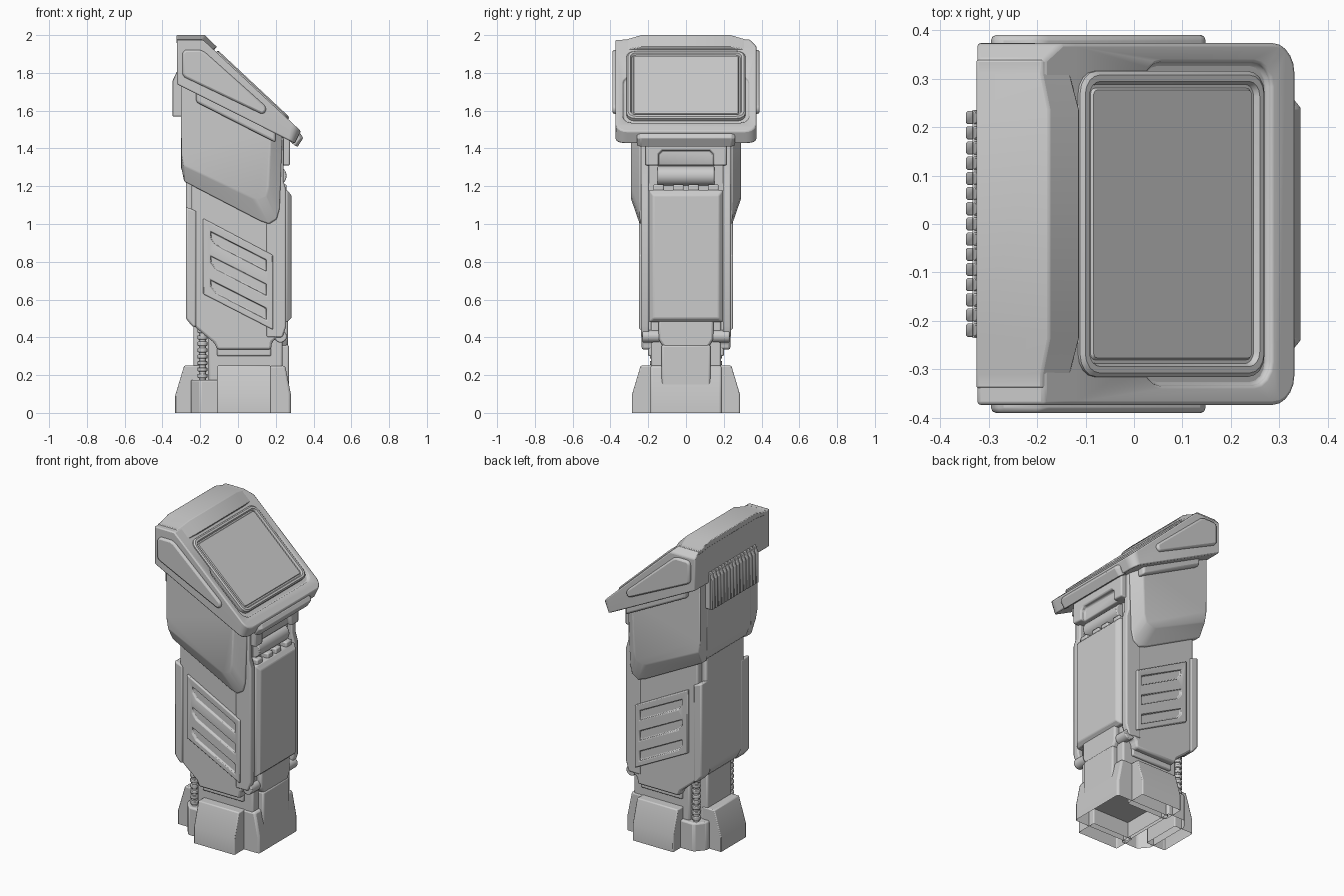
import bpy, bmesh, math
from mathutils import Vector, Matrix


def finish(name, bm, bevel=0.0, seg=2):
    bmesh.ops.recalc_face_normals(bm, faces=bm.faces[:])
    me = bpy.data.meshes.new(name)
    bm.to_mesh(me)
    bm.free()
    ob = bpy.data.objects.new(name, me)
    bpy.context.collection.objects.link(ob)
    if bevel:
        m = ob.modifiers.new("bevel", 'BEVEL')
        m.width, m.segments, m.limit_method = bevel, seg, 'ANGLE'
        m.angle_limit = math.radians(25)
    smooth(ob)
    return ob


def smooth(ob):
    bpy.ops.object.select_all(action='DESELECT')
    bpy.context.view_layer.objects.active = ob
    ob.select_set(True)
    bpy.ops.object.shade_smooth_by_angle(angle=math.radians(30))


def loft(loops, start=True, end=True):
    bm = bmesh.new()
    rings = [[bm.verts.new(p) for p in lp] for lp in loops]
    n = len(rings[0])
    for a, b in zip(rings, rings[1:]):
        for i in range(n):
            bm.faces.new((a[i], a[(i + 1) % n], b[(i + 1) % n], b[i]))
    if start:
        bm.faces.new(rings[0])
    if end:
        bm.faces.new(rings[-1])
    return bm


def place(axis, p, d):
    return {'x': (d, p[0], p[1]), 'y': (p[0], d, p[1]), 'z': (p[0], p[1], d)}[axis]


def prism(name, axis, pts, lo, hi, bevel=0.0, seg=2, open_bottom=False):
    bm = loft([[place(axis, p, d) for p in pts] for d in (lo, hi)])
    if open_bottom:
        bmesh.ops.delete(bm, geom=[f for f in bm.faces if all(v.co.z < 1e-4 for v in f.verts)],
                         context='FACES_ONLY')
    return finish(name, bm, bevel, seg)


def box(name, x, y, z, bevel=0.0, seg=2):
    return prism(name, 'z', [(x[0], y[0]), (x[1], y[0]), (x[1], y[1]), (x[0], y[1])], z[0], z[1], bevel, seg)


def round_rect(hu, hv, r, h, n=5):
    out = []
    for k, (su, sv) in enumerate([(1, 1), (-1, 1), (-1, -1), (1, -1)]):
        for i in range(n):
            a = math.pi / 2 * (k + i / (n - 1))
            out.append((su * (hu - r) + r * math.cos(a), sv * (hv - r) + r * math.sin(a), h))
    return out


def cut(ob, cutter):
    m = ob.modifiers.new("cut", 'BOOLEAN')
    m.operation, m.object, m.solver = 'DIFFERENCE', cutter, 'EXACT'
    bpy.context.view_layer.objects.active = ob
    bpy.ops.object.modifier_move_to_index(modifier="cut", index=0)
    bpy.ops.object.modifier_apply(modifier="cut")
    bpy.data.objects.remove(cutter)


# Base: plinth, rear step and three feet
prism("base_front", 'y', [(-0.1, 0), (0.28, 0), (0.28, 0.1), (0.25, 0.25), (-0.1, 0.25)],
      -0.19, 0.19, 0.012, open_bottom=True)
prism("base_rear", 'z', [(-0.25, -0.15), (-0.2, -0.21), (-0.08, -0.21), (-0.08, 0.21), (-0.2, 0.21), (-0.25, 0.15)],
      0, 0.175, 0.01, open_bottom=True)
for s, side in ((-1, "left"), (1, "right")):
    prism("foot_" + side, 'x', [(s * y, z) for y, z in
          [(0.15, 0), (0.285, 0), (0.285, 0.1), (0.24, 0.25), (0.15, 0.25)]], -0.11, 0.175, 0.006, open_bottom=True)
prism("foot_rear", 'y', [(-0.2, 0), (-0.333, 0), (-0.333, 0.09), (-0.285, 0.25), (-0.2, 0.25)],
      -0.125, 0.125, 0.006, open_bottom=True)

# Lower column and front leg panel
box("column", (-0.155, 0.235), (-0.185, 0.185), (0.1, 0.5), 0.01)
box("column_rear", (-0.235, -0.1), (-0.12, 0.12), (0.1, 0.5), 0.01)
prism("leg_panel", 'x', [(-0.1, 0.12), (0.1, 0.12), (0.13, 0.15), (0.13, 0.36), (-0.13, 0.36), (-0.13, 0.15)],
      0.2, 0.27, 0.01)
prism("leg_bracket", 'x', [(-0.115, 0.34), (0.115, 0.34), (0.145, 0.39), (0.145, 0.52), (-0.145, 0.52), (-0.145, 0.39)],
      0.15, 0.265, 0.012)

# Main body
body = [(-0.245, 1.7), (-0.245, 0.47), (-0.125, 0.37), (-0.11, 0.335), (0.175, 0.335), (0.18, 0.375),
        (0.21, 0.4), (0.21, 1.48)]
prism("body", 'y', body, -0.235, 0.235, 0.012)
prism("body_back", 'y', [(-0.275, 1.4), (-0.275, 0.52), (-0.24, 0.46), (-0.2, 0.46), (-0.2, 1.4)],
      -0.19, 0.19, 0.012)
prism("body_skirt", 'y', [(-0.11, 0.3), (0.175, 0.3), (0.175, 0.36), (-0.11, 0.36)], -0.2, 0.2, 0.008)

for s, side in ((-1, "left"), (1, "right")):
    # Rear corner strip
    y0, y1 = sorted((s * 0.15, s * 0.242))
    prism("corner_strip_" + side, 'y', [(-0.276, 1.09), (-0.276, 0.5), (-0.24, 0.455), (-0.22, 0.455), (-0.22, 1.07)],
          y0, y1, 0.01)
    # Front rail with lower hinge barrel
    y0, y1 = sorted((s * 0.195, s * 0.238))
    prism("front_rail_" + side, 'y', [(0.15, 0.4), (0.235, 0.4), (0.255, 0.46), (0.255, 1.18), (0.24, 1.23),
          (0.24, 1.46), (0.15, 1.46)], y0, y1, 0.008)
    y0, y1 = sorted((s * 0.14, s * 0.23))
    prism("lower_hinge_" + side, 'y', [(0.225 + 0.033 * math.cos(a * math.pi / 8), 0.405 + 0.033 * math.sin(a * math.pi / 8))
          for a in range(16)], y0, y1, 0.005)
    # Ribbed side panel with three slots
    y0, y1 = sorted((s * 0.22, s * 0.249))
    panel = prism("side_panel_" + side, 'y', [(-0.185, 1.03), (0.185, 0.835), (0.185, 0.44), (-0.185, 0.63)],
                  y0, y1, 0.006)
    for k in range(3):
        zc = 0.925 - 0.128 * k
        y0, y1 = sorted((s * 0.237, s * 0.3))
        cut(panel, prism("slot_cutter", 'y', [(-0.145, zc + 0.035), (0.15, zc - 0.115), (0.15, zc - 0.175),
                         (-0.12, zc - 0.035), (-0.145, zc)], y0, y1))
    # Spring and rod
    bm = bmesh.new()
    for r, z0, z1 in [(0.018, 0.15, 0.48)] + [(0.026, 0.185 + 0.034 * i, 0.207 + 0.034 * i) for i in range(8)]:
        bmesh.ops.create_cone(bm, cap_ends=True, segments=16, radius1=r, radius2=r, depth=z1 - z0,
                              matrix=Matrix.Translation((-0.188, s * 0.165, (z0 + z1) / 2)))
    finish("spring_" + side, bm, 0.004)

# Upper shell flaring outwards on both sides
inner = [(-0.302, 1.76), (-0.3, 1.3), (-0.285, 1.225), (0.12, 1.015), (0.165, 1.0), (0.205, 1.025), (0.22, 1.08), (0.235, 1.48)]
outer = [(-0.302, 1.76), (-0.3, 1.38), (-0.288, 1.31), (0.07, 1.14), (0.11, 1.13), (0.15, 1.15), (0.163, 1.2), (0.175, 1.51)]
for s, side in ((-1, "left"), (1, "right")):
    bm = loft([[(x, s * y, z) for x, z in pts] for pts, y in ((inner, 0.2), (inner, 0.245), (outer, 0.29))])
    finish("upper_shell_" + side, bm, 0.006)
prism("back_plate", 'y', [(-0.302, 1.8), (-0.302, 1.3), (-0.28, 1.23), (-0.2, 1.23), (-0.2, 1.8)], -0.22, 0.22, 0.006)

# Front door, tabs, hinge barrel and neck block
hy, z0, z1 = 0.195, 0.48, 1.18
door = [[(x, s * (hy - i), z) for s, z in ((-1, z0 + i), (1, z0 + i), (1, z1 - i * 1.3), (-1, z1 - i * 1.3))]
        for x, i in ((0.19, 0), (0.26, 0), (0.283, 0.022))]
finish("door", loft(door), 0.006)
for y in (-0.145, -0.04, 0.04, 0.145):
    box("door_tab", (0.2, 0.257), (y - 0.028, y + 0.028), (1.15, 1.21), 0.008)
prism("hinge_barrel", 'y', [(0.205 + 0.052 * math.cos(a * math.pi / 12), 1.255 + 0.052 * math.sin(a * math.pi / 12))
      for a in range(24)], -0.15, 0.15, 0.006)
neck = box("neck_block", (0.12, 0.275), (-0.215, 0.215), (1.31, 1.5), 0.008)
cut(neck, prism("neck_cutter", 'x', [(-0.145, 1.3), (0.145, 1.3), (0.145, 1.37), (0.125, 1.39), (-0.125, 1.39),
                                     (-0.145, 1.37)], 0.245, 0.4))

# Head wedge with rounded front corners and chamfered top sides
profile = [(-0.323, 1.975), (-0.185, 1.975), (-0.12, 1.915), (0.333, 1.492), (0.3, 1.425), (0.265, 1.445), (-0.323, 1.74)]
bm = loft([[(x, y, z) for x, z in profile] for y in (-0.373, 0.373)])
flat = lambda e: abs(e.verts[0].co.y - e.verts[1].co.y) < 1e-4
bmesh.ops.bevel(bm, geom=[e for e in bm.edges if flat(e) and all(v.co.x > 0.29 for v in e.verts)],
                offset=0.06, segments=5, profile=0.5, affect='EDGES')
bmesh.ops.bevel(bm, geom=[e for e in bm.edges if flat(e) and all(v.co.z > 1.96 for v in e.verts)],
                offset=0.035, segments=1, affect='EDGES')
head = finish("head", bm, 0.012)

# Screen frame of reference along the sloped face
u = Vector((0.731, 0, -0.683))
n = Vector((0.683, 0, 0.731))
slope = Matrix((u, (0, 1, 0), n)).transposed().to_4x4()
slope.translation = (0.075, 0, 1.733)


def on_slope(loops, shift=0.0):
    return [[slope @ Vector((p[0] + shift, p[1], p[2])) for p in lp] for lp in loops]


# Channel around the lower part of the screen, then stepped bezel with display
cut(head, finish("channel_cutter", loft(on_slope([round_rect(0.18, 0.333, 0.05, h) for h in (-0.014, 0.05)], 0.106))))
steps = [(0.26, 0.315, 0.045, -0.03), (0.26, 0.315, 0.045, 0.006), (0.252, 0.307, 0.04, 0.013),
         (0.24, 0.294, 0.03, 0.013), (0.234, 0.288, 0.025, 0.001), (0.226, 0.28, 0.012, 0.001),
         (0.223, 0.276, 0.01, 0.007)]
finish("screen", loft(on_slope([round_rect(*s) for s in steps])))

# Top cover: bent plate with tapered sides and a narrower front tongue
cover = [(-0.325, 2.0), (-0.175, 2.0), (-0.112, 1.938), (-0.132, 1.915), (-0.19, 1.965), (-0.325, 1.965)]
edge = [(-0.325, 1.978), (-0.19, 1.978), (-0.132, 1.925), (-0.14, 1.91), (-0.19, 1.955), (-0.325, 1.955)]
finish("top_cover", loft([[(x, y, z) for x, z in pts] for pts, y in
       ((edge, -0.338), (edge, -0.31), (cover, -0.235), (cover, 0.235), (edge, 0.31), (edge, 0.338))]), 0.004)

# Front lip under the head
finish("front_lip", loft([[(x, y, z) for x, z in pts] for pts, y in (
    ([(0.26, 1.45), (0.32, 1.475), (0.328, 1.45), (0.3, 1.415)], -0.26),
    ([(0.26, 1.45), (0.33, 1.48), (0.345, 1.455), (0.315, 1.408)], -0.24),
    ([(0.26, 1.45), (0.33, 1.48), (0.345, 1.455), (0.315, 1.408)], 0.24),
    ([(0.26, 1.45), (0.32, 1.475), (0.328, 1.45), (0.3, 1.415)], 0.26))]), 0.004)

# Ear panels and side flaps
for s, side in ((-1, "left"), (1, "right")):
    y0, y1 = sorted((s * 0.34, s * 0.39))
    prism("ear_panel_" + side, 'y', [(-0.295, 1.905), (-0.28, 1.922), (-0.2, 1.922), (-0.175, 1.91), (0.145, 1.625),
          (0.15, 1.6), (0.13, 1.58), (-0.28, 1.775), (-0.295, 1.79)], y0, y1, 0.012)
    y0, y1 = sorted((s * 0.27, s * 0.325))
    prism("side_flap_" + side, 'y', [(-0.222, 1.75), (0.2, 1.54), (0.2, 1.43), (-0.222, 1.645)], y0, y1, 0.014, 3)

# Rear vent with vertical ribs
box("vent_back", (-0.333, -0.28), (-0.235, 0.235), (1.575, 1.79))
for i in range(15):
    y = -0.219 + 0.0313 * i
    prism("vent_rib", 'y', [(-0.29, 1.57), (-0.346, 1.57), (-0.346, 1.76), (-0.325, 1.805), (-0.29, 1.805)],
          y - 0.0135, y + 0.0135, 0.003, 1)
